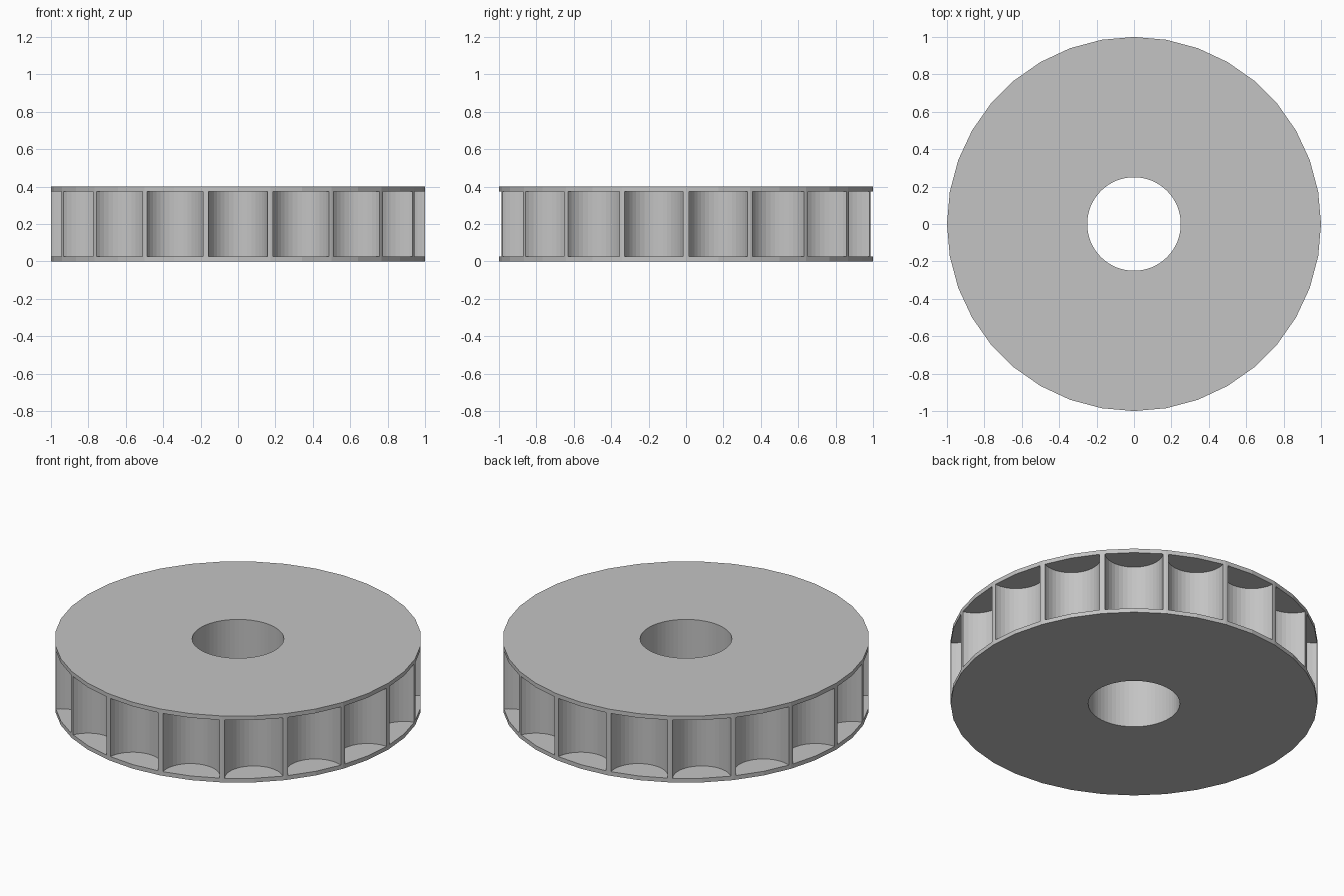
import bpy
from math import cos, sin, radians

cube = bpy.data.objects.get("Cube")
if cube:
    bpy.data.objects.remove(cube, do_unlink=True)

HEIGHT, PLATE = 0.4, 0.025
POCKETS, POCKET_RADIUS = 18, 0.16

grey = bpy.data.materials.new("plain grey")
grey.use_nodes = True
colour = (0.55, 0.55, 0.55, 1)
grey.diffuse_color = colour
grey.node_tree.nodes["Principled BSDF"].inputs["Base Color"].default_value = colour


def cylinder(name, sides, radius, depth, x=0, y=0):
    bpy.ops.mesh.primitive_cylinder_add(vertices=sides, radius=radius, depth=depth,
                                        location=(x, y, HEIGHT / 2))
    obj = bpy.context.object
    obj.name = name
    obj.data.materials.append(grey)
    return obj


# Solid wheel with a faceted rim
wheel = cylinder("pocketed_wheel", 36, 1, HEIGHT)

# Cutters: centre bore and a ring of half-round pockets between the two plates
cutters = [cylinder("bore_cutter", 64, 0.25, HEIGHT * 2)]
for i in range(POCKETS):
    angle = radians((i + 0.5) * 360 / POCKETS)
    cutters.append(cylinder("pocket_cutter", 40, POCKET_RADIUS, HEIGHT - 2 * PLATE,
                            cos(angle), sin(angle)))

bpy.ops.object.select_all(action='DESELECT')
for c in cutters:
    c.select_set(True)
bpy.context.view_layer.objects.active = cutters[0]
bpy.ops.object.join()
cutter = bpy.context.object
cutter.hide_render = True

# Cut the wheel and discard the cutter
cut = wheel.modifiers.new("bore and pockets", 'BOOLEAN')
cut.operation = 'DIFFERENCE'
cut.solver = 'EXACT'
cut.object = cutter
bpy.ops.object.select_all(action='DESELECT')
wheel.select_set(True)
bpy.context.view_layer.objects.active = wheel
bpy.ops.object.modifier_apply(modifier=cut.name)
bpy.data.objects.remove(cutter, do_unlink=True)
